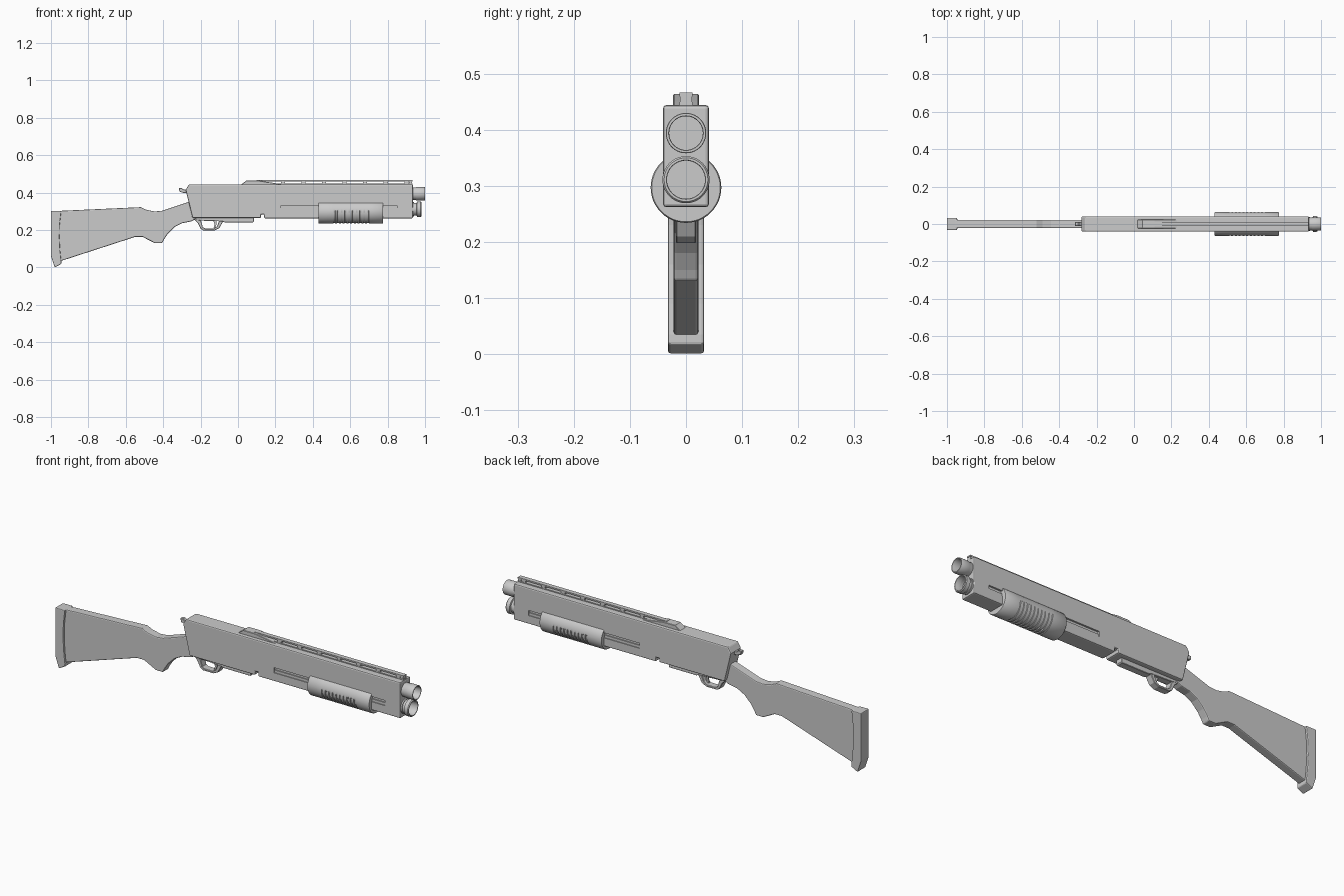
import bpy, bmesh, math


def finish(name, bm, bevel=0, smooth=False, segments=2):
    bmesh.ops.recalc_face_normals(bm, faces=bm.faces)
    mesh = bpy.data.meshes.new(name)
    bm.to_mesh(mesh)
    bm.free()
    ob = bpy.data.objects.new(name, mesh)
    bpy.context.collection.objects.link(ob)
    if bevel:
        mod = ob.modifiers.new("edge_bevel", 'BEVEL')
        mod.width = bevel
        mod.segments = segments
        mod.limit_method = 'ANGLE'
        mod.angle_limit = math.radians(50)
    if smooth:
        bpy.ops.object.select_all(action='DESELECT')
        ob.select_set(True)
        bpy.context.view_layer.objects.active = ob
        bpy.ops.object.shade_smooth_by_angle(angle=math.radians(35))
    return ob


def prism(name, pts, half, bevel=0, segments=2):
    """Side profile in x/z, extruded to +-half in y."""
    bm = bmesh.new()
    a = [bm.verts.new((x, -half, z)) for x, z in pts]
    b = [bm.verts.new((x, half, z)) for x, z in pts]
    bm.faces.new(a)
    bm.faces.new(b[::-1])
    for i in range(len(pts)):
        j = (i + 1) % len(pts)
        bm.faces.new((a[i], b[i], b[j], a[j]))
    return finish(name, bm, bevel, segments=segments)


def add_box(bm, x0, x1, y0, y1, z0, z1):
    vs = bmesh.ops.create_cube(bm, size=1)["verts"]
    for v in vs:
        v.co = ((x0 + x1) / 2 + v.co.x * (x1 - x0),
                (y0 + y1) / 2 + v.co.y * (y1 - y0),
                (z0 + z1) / 2 + v.co.z * (z1 - z0))


def lathe(name, profile, zc, n=40, radius=None):
    """Revolve (x, r) points about the x axis at height zc, both ends capped."""
    bm = bmesh.new()
    rings = []
    for x, r in profile:
        ring = []
        for k in range(n):
            t = 2 * math.pi * k / n
            rr = radius(r, t) if radius else r
            ring.append(bm.verts.new((x, rr * math.cos(t), zc + rr * math.sin(t))))
        rings.append(ring)
    for a, b in zip(rings, rings[1:]):
        for k in range(n):
            j = (k + 1) % n
            bm.faces.new((a[k], a[j], b[j], b[k]))
    bm.faces.new(rings[0])
    bm.faces.new(rings[-1])
    return finish(name, bm, smooth=True)


# Receiver and fore-body with a notch in the underside
body = prism("receiver", [
    (-0.262, 0.444), (-0.28, 0.415), (-0.243, 0.264), (0.123, 0.264), (0.123, 0.283),
    (0.14, 0.283), (0.14, 0.262), (0.935, 0.262), (0.935, 0.444)], 0.041, 0.006)

# Pump slots on both sides
bm = bmesh.new()
for s in (-1, 1):
    add_box(bm, 0.23, 0.85, *sorted((s * 0.032, s * 0.06)), 0.305, 0.331)
slots = finish("slot_cutter", bm)
slots.hide_render = True
slots.hide_set(True)
cut = body.modifiers.new("slots", 'BOOLEAN')
cut.object = slots
cut.operation = 'DIFFERENCE'
cut.solver = 'EXACT'

# Action bars inside the slots
bm = bmesh.new()
for s in (-1, 1):
    add_box(bm, 0.23, 0.85, *sorted((s * 0.03, s * 0.037)), 0.305, 0.318)
finish("action_bars", bm)

# Stock and butt plate
prism("stock", [
    (-0.96, 0.302), (-0.52, 0.322), (-0.49, 0.308), (-0.445, 0.299), (-0.405, 0.303),
    (-0.25, 0.355), (-0.22, 0.355), (-0.22, 0.262), (-0.25, 0.246), (-0.30, 0.236),
    (-0.34, 0.215), (-0.375, 0.18), (-0.395, 0.15), (-0.405, 0.13), (-0.445, 0.13),
    (-0.51, 0.163), (-0.55, 0.163), (-0.96, 0.03)], 0.022, 0.005)
prism("butt_plate", [
    (-1, 0.302), (-0.945, 0.302), (-0.953, 0.23), (-0.955, 0.16), (-0.951, 0.09),
    (-0.945, 0.035), (-0.945, 0.018), (-0.98, 0.0), (-1, 0.06)], 0.032, 0.004)

# Barrel and magazine tube
lathe("barrel", [(0.9, 0.034), (0.95, 0.034), (0.955, 0.036), (0.998, 0.036),
                 (1.0, 0.035), (1.0, 0.031), (0.998, 0.030), (0.938, 0.030)], 0.394)
lathe("magazine_tube", [(0.9, 0.038), (0.942, 0.038), (0.942, 0.034), (0.955, 0.034),
                        (0.957, 0.042), (0.976, 0.042), (0.98, 0.039), (0.98, 0.035),
                        (0.978, 0.034), (0.938, 0.034)], 0.311)

# Pump grip with finger grooves around the lower part
R, G = 0.063, 0.059
prof = [(0.43, R - 0.002), (0.433, R)]
for i in range(10):
    x = 0.51 + i * 0.02
    prof += [(x, R), (x + 0.001, G), (x + 0.009, G), (x + 0.01, R)]
prof += [(0.772, R), (0.775, R - 0.002)]
lathe("pump_grip", prof, 0.297, 48,
      lambda r, t: R if r == G and math.sin(t) > 0.1 else r)

# Ventilated top rib
bm = bmesh.new()
add_box(bm, 0.1, 0.932, -0.0115, 0.0115, 0.459, 0.466)
add_box(bm, 0.1, 0.932, -0.0115, 0.0115, 0.442, 0.449)
for i in range(8):
    x = 0.13 + i * 0.11
    add_box(bm, x - 0.011, x + 0.011, -0.0105, 0.0105, 0.448, 0.460)
add_box(bm, 0.915, 0.93, -0.0105, 0.0105, 0.448, 0.460)
finish("top_rib", bm)

# Wide wedge at the rear of the rib
prism("rib_base", [(0.015, 0.442), (0.045, 0.464), (0.11, 0.464), (0.2, 0.45),
                   (0.24, 0.442)], 0.023, 0.002, 1)

# Trigger plate, guard loop and trigger
prism("trigger_plate", [(-0.24, 0.27), (-0.24, 0.256), (-0.2, 0.25), (-0.085, 0.246),
                        (-0.07, 0.24), (0.08, 0.24), (0.085, 0.245), (0.085, 0.27)],
      0.018, 0.002, 1)
prism("trigger_guard", [
    (-0.24, 0.262), (-0.215, 0.238), (-0.2, 0.207), (-0.185, 0.198), (-0.125, 0.198),
    (-0.1, 0.21), (-0.08, 0.245), (-0.1, 0.25), (-0.112, 0.22), (-0.13, 0.208),
    (-0.175, 0.208), (-0.188, 0.215), (-0.198, 0.25)], 0.018, 0.002, 1)
prism("trigger", [(-0.135, 0.255), (-0.125, 0.23), (-0.13, 0.212), (-0.122, 0.21),
                  (-0.115, 0.23), (-0.115, 0.255)], 0.005)

# Hammer knob at the rear
prism("hammer", [(-0.316, 0.424), (-0.313, 0.405), (-0.29, 0.398), (-0.26, 0.395),
                 (-0.26, 0.415), (-0.29, 0.416), (-0.3, 0.424)], 0.01, 0.002, 1)
